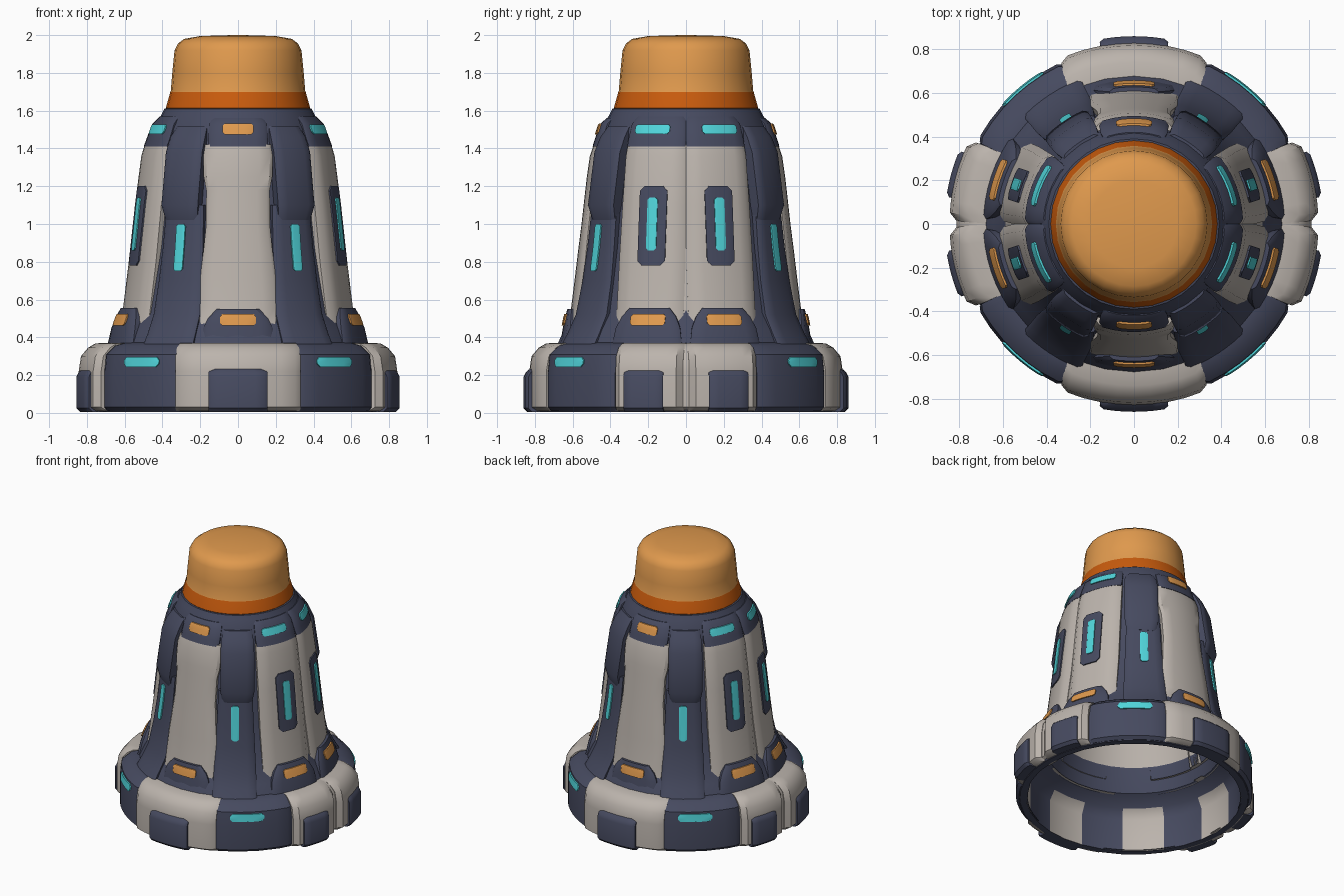
import bpy, math

if "Cube" in bpy.data.objects:
    bpy.data.objects.remove(bpy.data.objects["Cube"])

def material(name, rgb):
    m = bpy.data.materials.new(name)
    m.diffuse_color = (*rgb, 1)
    m.use_nodes = True
    m.node_tree.nodes["Principled BSDF"].inputs["Base Color"].default_value = m.diffuse_color
    return m

NAVY = material("navy", (0.061, 0.068, 0.115))
GREY = material("warm grey", (0.50, 0.455, 0.415))
ORANGE = material("orange", (0.74, 0.32, 0.075))
RUST = material("dark orange", (0.58, 0.105, 0.004))
CYAN = material("cyan", (0.08, 0.66, 0.70))


def make(name, verts, faces, mats, index=None):
    me = bpy.data.meshes.new(name)
    me.from_pydata(verts, [], faces)
    for m in mats:
        me.materials.append(m)
    for p in me.polygons:
        p.use_smooth = True
        if index:
            p.material_index = index(p.center)
    me.set_sharp_from_angle(angle=math.radians(35))
    ob = bpy.data.objects.new(name, me)
    bpy.context.collection.objects.link(ob)
    return ob


def lathe(name, prof, mats, index=None, seg=32):
    """Revolve (radius, z) points, listed bottom to top on the outside."""
    verts = [(r * math.cos(a), r * math.sin(a), z) for r, z in prof
             for a in (2 * math.pi * k / seg for k in range(seg))]
    faces = []
    for i in range(len(prof) - 1):
        for k in range(seg):
            j = (k + 1) % seg
            faces.append((i * seg + k, i * seg + j, (i + 1) * seg + j, (i + 1) * seg + k))
    if prof[-1][0] < 0.1:
        faces.append([(len(prof) - 1) * seg + k for k in range(seg)])
    return make(name, verts, faces, mats, index)


def slab(name, ang, rows, mat, depth=0.06, bw=0.02, bd=0.012, n=6):
    """Curved plate around the axis; rows are (z, radius, half width)."""
    full = [(*rows[0], True)] + [(*r, False) for r in rows] + [(*rows[-1], True)]
    verts, faces = [], []
    for z, r, w, closing in full:
        cols = [(-w, depth), (-w, bd)]
        cols += [((w - bw) * (2 * k / n - 1), 0) for k in range(n + 1)]
        cols += [(w, bd), (w, depth)]
        for t, drop in cols:
            a = math.radians(ang) + t / r
            rr = r - (depth if closing else drop)
            verts.append((rr * math.cos(a), rr * math.sin(a), z))
    c = n + 5
    for i in range(len(full) - 1):
        for j in range(c - 1):
            faces.append((i * c + j, i * c + j + 1, (i + 1) * c + j + 1, (i + 1) * c + j))
    return make(name, verts, faces, [mat])


def radius_at(rows, z):
    for (z0, r0, *_), (z1, r1, *_) in zip(rows, rows[1:]):
        if z <= z1:
            return r0 + (r1 - r0) * (z - z0) / (z1 - z0)
    return rows[-1][1]


def plate(name, ang, z0, z1, w, rows, mat, off=0.009, c=0.012):
    """Thin chamfered plate laid on the surface described by rows."""
    cuts = [z for z, *_ in rows if z0 + c < z < z1 - c] or [(z0 + z1) / 2]
    zs = [(z0, w - c), (z0 + c, w)] + [(z, w) for z in cuts] + [(z1 - c, w), (z1, w - c)]
    slab(name, ang, [(z, radius_at(rows, z) + off, ww) for z, ww in zs], mat,
         depth=0.025, bw=0.004, bd=0.001, n=4)


# Hollow shell: navy outside, grey inside with navy ring areas
def inside_colour(p):
    a = math.degrees(math.atan2(abs(p.y), abs(p.x)))
    if p.z > 0.5:
        return 1
    return 1 if p.z < 0.3 and (35 < a < 60 or a < 10 or a > 80) else 0

lathe("outer_shell", [(0.74, 0.005), (0.785, 0.005), (0.80, 0.03), (0.80, 0.22), (0.785, 0.30),
                      (0.74, 0.35), (0.68, 0.365), (0.645, 0.44), (0.59, 0.53), (0.525, 0.88),
                      (0.46, 1.40), (0.45, 1.50), (0.405, 1.58), (0.39, 1.61), (0.34, 1.62)], [NAVY])
lathe("inner_shell", [(0.04, 1.55), (0.36, 1.53), (0.42, 1.40), (0.54, 0.55), (0.60, 0.38),
                      (0.70, 0.32), (0.74, 0.25), (0.74, 0.005)], [NAVY, GREY], inside_colour)

# Domed cap with darker band at its foot
lathe("cap", [(0.37, 1.60), (0.382, 1.615), (0.358, 1.70), (0.356, 1.705), (0.348, 1.80),
              (0.336, 1.92), (0.318, 1.955), (0.285, 1.98), (0.20, 1.995), (0.03, 2.0)],
      [ORANGE, RUST], lambda p: 1 if p.z < 1.70 else 0, seg=28)

# Base ring: navy corner sections with cyan lights
for s, a in zip((1, -1, 1, -1), (47, 133, 227, 313)):
    rows = [(0.01, 0.79, 0.27), (0.03, 0.812, 0.27), (0.21, 0.812, 0.27), (0.31, 0.80, 0.27),
            (0.355, 0.75, 0.25), (0.372, 0.68, 0.23)]
    slab("base_corner", a, rows, NAVY, bw=0.03)
    plate("base_light", a + 3.5 * s, 0.243, 0.297, 0.12, rows, CYAN, c=0.018)

# Base ring: grey pads with raised navy blocks
def pad_rows(r, w):
    return [(0.01, r - 0.03, w), (0.03, r, w), (0.22, r, w), (0.30, r - 0.012, w),
            (0.345, r - 0.05, w * 0.98), (0.368, r - 0.09, w * 0.94), (0.372, r - 0.18, w * 0.88)]

def block_rows(r, w):
    return [(0.005, r - 0.02, w), (0.025, r, w), (0.19, r, w), (0.215, r - 0.012, w),
            (0.235, r - 0.035, w * 0.85)]

for a in (90, 270):
    slab("front_back_pad", a, pad_rows(0.83, 0.35), GREY, bw=0.04, bd=0.02, n=8)
    slab("front_back_block", a, block_rows(0.86, 0.16), NAVY)
for a in (0, 180):
    slab("side_pad_joint", a, pad_rows(0.812, 0.05), GREY, n=2)
    for s in (-1, 1):
        slab("side_pad", a + s * 14.2, pad_rows(0.845, 0.192), GREY, bw=0.035, bd=0.03)
        slab("side_block", a + s * 15.5, block_rows(0.868, 0.11), NAVY)

# Diagonal ribs: lower rail, thicker upper block, cyan light
for s, a in zip((1, -1, 1, -1), (57, 123, 237, 303)):
    rail = [(0.36, 0.71, 0.16), (0.42, 0.675, 0.155), (0.52, 0.625, 0.15), (0.70, 0.588, 0.14),
            (0.88, 0.562, 0.13), (1.10, 0.538, 0.12)]
    slab("rib_rail", a, rail, NAVY)
    slab("rib_block", a - 1.5 * s, [(1.02, 0.548, 0.105), (1.10, 0.57, 0.12), (1.38, 0.53, 0.12),
                                    (1.46, 0.495, 0.115), (1.52, 0.45, 0.10)], NAVY, depth=0.09)
    plate("rib_light", a, 0.75, 1.00, 0.028, rail, CYAN)

# Front and back: one waisted grey panel, collar and foot with orange lights
for a in (90, 270):
    slab("front_back_panel", a,
         [(0.46, 0.625, 0.22), (0.56, 0.608, 0.22), (0.72, 0.588, 0.208), (0.86, 0.571, 0.19),
          (1.00, 0.553, 0.175), (1.18, 0.533, 0.175), (1.25, 0.525, 0.19), (1.36, 0.509, 0.192),
          (1.42, 0.488, 0.182)], GREY)
    foot = [(0.37, 0.665, 0.20), (0.45, 0.652, 0.19), (0.50, 0.642, 0.165), (0.55, 0.628, 0.115)]
    slab("front_back_foot", a, foot, NAVY)
    plate("foot_light", a, 0.463, 0.523, 0.095, foot, ORANGE)
    collar = [(1.41, 0.495, 0.165), (1.45, 0.482, 0.165), (1.53, 0.455, 0.16), (1.56, 0.42, 0.14)]
    slab("front_back_collar", a, collar, NAVY)
    plate("collar_light", a, 1.473, 1.533, 0.082, collar, ORANGE)

# Sides: paired grey panels with framed cyan lights, collars and feet
for a in (0, 180):
    rows = [(0.46, 0.625, 0.2), (0.56, 0.61, 0.198), (0.80, 0.58, 0.197), (1.10, 0.547, 0.19),
            (1.36, 0.513, 0.183), (1.42, 0.495, 0.178)]
    slab("side_panel_joint", a, [(z, r - 0.025, 0.05) for z, r, w in rows], GREY, n=2)
    foot = [(0.37, 0.69, 0.20), (0.45, 0.672, 0.185), (0.51, 0.65, 0.155), (0.555, 0.63, 0.115)]
    collar = [(1.41, 0.5, 0.17), (1.45, 0.485, 0.17), (1.53, 0.455, 0.16), (1.57, 0.415, 0.14)]
    for s in (-1, 1):
        slab("side_panel", a + s * 19.7, rows, GREY, depth=0.07, bw=0.04, bd=0.02)
        plate("side_frame", a + s * 18.5, 0.78, 1.20, 0.077, rows, NAVY, off=0.009, c=0.025)
        plate("side_light", a + s * 18.5, 0.86, 1.14, 0.028, rows, CYAN, off=0.016)
        slab("side_foot", a + s * 18.5, foot, NAVY, depth=0.08)
        plate("side_foot_light", a + s * 18, 0.463, 0.523, 0.097, foot, ORANGE)
        slab("side_collar", a + s * 20, collar, NAVY)
        plate("side_collar_light", a + s * 22.5, 1.477, 1.527, 0.10, collar, CYAN)
